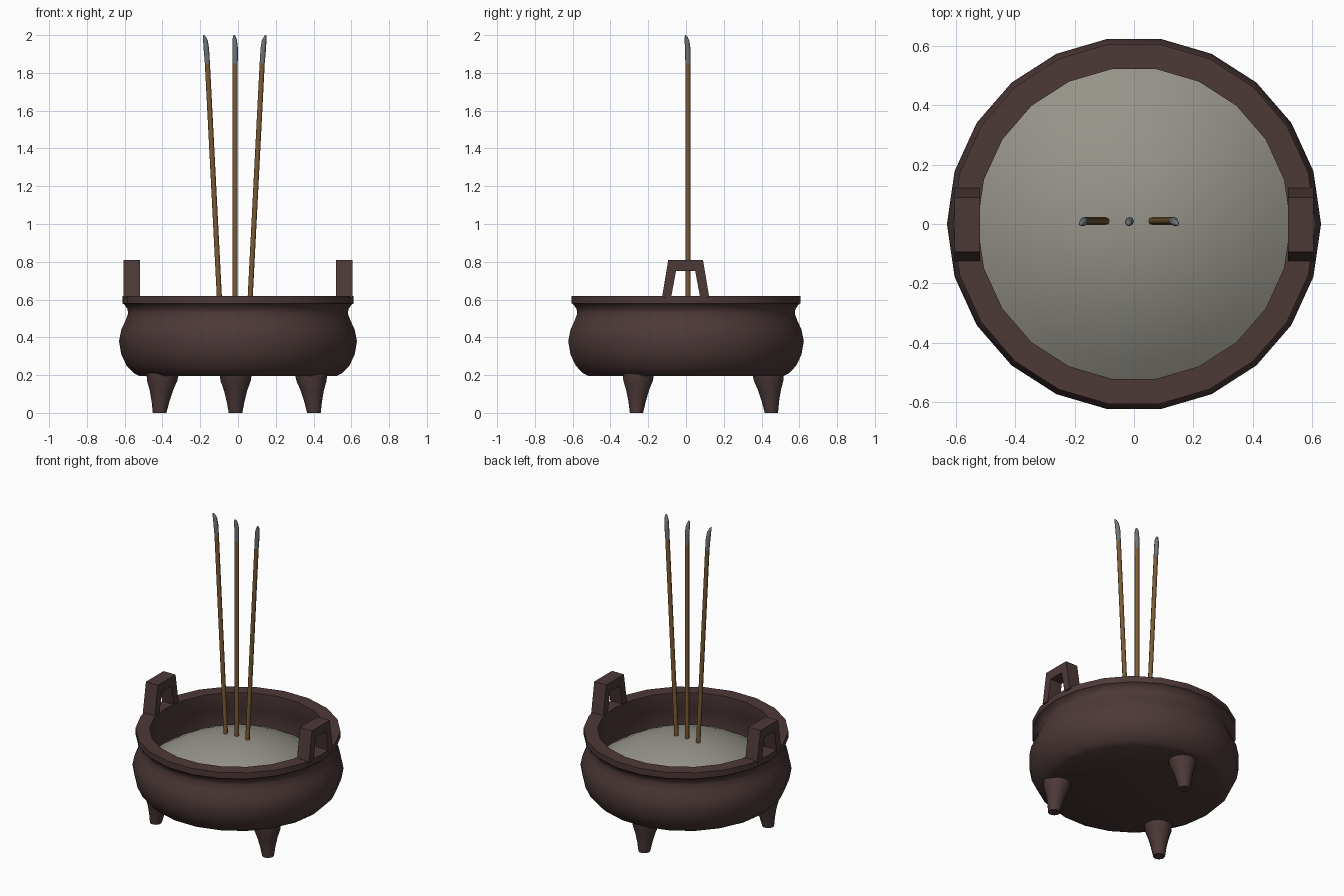
import bpy, bmesh, math
from mathutils import Vector

if "Cube" in bpy.data.objects:
    bpy.data.objects.remove(bpy.data.objects["Cube"])


def material(name, rgb):
    m = bpy.data.materials.new(name)
    m.diffuse_color = (*rgb, 1)
    m.use_nodes = True
    m.node_tree.nodes["Principled BSDF"].inputs["Base Color"].default_value = m.diffuse_color
    return m


BRONZE = material("dark bronze", (0.073, 0.041, 0.039))
ASH = material("grey ash", (0.30, 0.29, 0.25))
WOOD = material("stick brown", (0.20, 0.105, 0.035))
BURNT = material("burnt tip grey", (0.16, 0.18, 0.19))


def finish(name, bm, mats, angle=None):
    bmesh.ops.recalc_face_normals(bm, faces=bm.faces)
    me = bpy.data.meshes.new(name)
    bm.to_mesh(me)
    bm.free()
    ob = bpy.data.objects.new(name, me)
    bpy.context.collection.objects.link(ob)
    for m in mats:
        me.materials.append(m)
    if angle:
        bpy.ops.object.select_all(action='DESELECT')
        ob.select_set(True)
        bpy.context.view_layer.objects.active = ob
        bpy.ops.object.shade_smooth_by_angle(angle=math.radians(angle))
    return ob


def tube(name, rings, sides, mats, angle=40, cap_ends=(True, True), tip_from=None):
    """Skin stacked level rings (x, y, z, radius); faces from ring tip_from use material 1."""
    bm = bmesh.new()
    loops = []
    for x, y, z, r in rings:
        loops.append([bm.verts.new((x + r * math.cos(math.tau * i / sides),
                                    y + r * math.sin(math.tau * i / sides), z))
                      for i in range(sides)])
    for k in range(len(loops) - 1):
        a, b = loops[k], loops[k + 1]
        for i in range(sides):
            j = (i + 1) % sides
            f = bm.faces.new((a[i], a[j], b[j], b[i]))
            if tip_from is not None and k >= tip_from:
                f.material_index = 1
    if cap_ends[0]:
        bm.faces.new(loops[0])
    if cap_ends[1]:
        f = bm.faces.new(loops[-1])
        f.material_index = 0 if tip_from is None else 1
    return finish(name, bm, mats, angle)


# Bowl: bulging belly, pinched neck, flat rim, inner wall and floor
bowl_profile = [(0.52, 0.195), (0.55, 0.21), (0.59, 0.25), (0.618, 0.31), (0.63, 0.38),
                (0.618, 0.44), (0.595, 0.49), (0.582, 0.525), (0.585, 0.55), (0.603, 0.575),
                (0.612, 0.58), (0.612, 0.62), (0.527, 0.62), (0.527, 0.55),
                (0.54, 0.50), (0.55, 0.42), (0.54, 0.30)]
tube("bowl", [(0, 0, z, r) for r, z in bowl_profile], 22, [BRONZE], 40)

# Ash mound heaped inside the bowl
mound = [(0.548 * t, 0.575 - 0.195 * t * t) for t in (1, 0.85, 0.7, 0.55, 0.4, 0.25, 0.08)]
tube("ash_mound", [(0, 0, z, r) for r, z in mound], 32, [ASH], 60, (False, True))

# Three flared feet leaning slightly outward
for k, (x, y) in enumerate([(-0.415, -0.262), (0.402, -0.262), (-0.013, 0.452)]):
    rings = []
    for z, r in ((0, 0.036), (0.06, 0.047), (0.12, 0.062), (0.17, 0.08), (0.21, 0.086)):
        s = 1 - 0.19 * z
        rings.append((x * s, y * s, z, r))
    tube(f"foot_{k + 1}", rings, 14, [BRONZE], 40)

# Two tapered arch handles standing on the rim
arch = [(-0.125, 0.61), (-0.092, 0.81), (0.092, 0.81), (0.125, 0.61),
        (0.077, 0.61), (0.051, 0.75), (-0.051, 0.75), (-0.077, 0.61)]
for name, side in (("left_handle", -1), ("right_handle", 1)):
    bm = bmesh.new()
    inner = [bm.verts.new((side * 0.518, y - 0.002, z)) for y, z in arch]
    outer = [bm.verts.new((side * 0.605, y - 0.002, z)) for y, z in arch]
    for i in range(8):
        j = (i + 1) % 8
        bm.faces.new((inner[i], inner[j], outer[j], outer[i]))
    for ring in (inner, outer):
        for q in ((0, 1, 6, 7), (1, 2, 5, 6), (2, 3, 4, 5)):
            bm.faces.new([ring[i] for i in q])
    finish(name, bm, [BRONZE])

# Three incense sticks with curled burnt tips
for name, x0, x1, lean in (("left_stick", -0.098, -0.162, -1),
                           ("middle_stick", -0.015, -0.015, 0),
                           ("right_stick", 0.064, 0.128, 1)):
    base, top = Vector((x0, 0.01, 0.60)), Vector((x1, 0.01, 1.85))
    low = base.lerp(top, -0.07)
    cx = lean if lean else -0.3
    rings = [(*low, 0.0135), (*top, 0.0135),
             (x1 + 0.006 * lean, 0.009, 1.93, 0.0145),
             (x1 + 0.008 * cx + 0.002 * lean, 0.005, 1.97, 0.0125),
             (x1 + 0.014 * cx + 0.002 * lean, 0.001, 1.99, 0.008),
             (x1 + 0.018 * cx, -0.003, 2.0, 0.003)]
    tube(name, rings, 8, [WOOD, BURNT], 50, tip_from=1)
